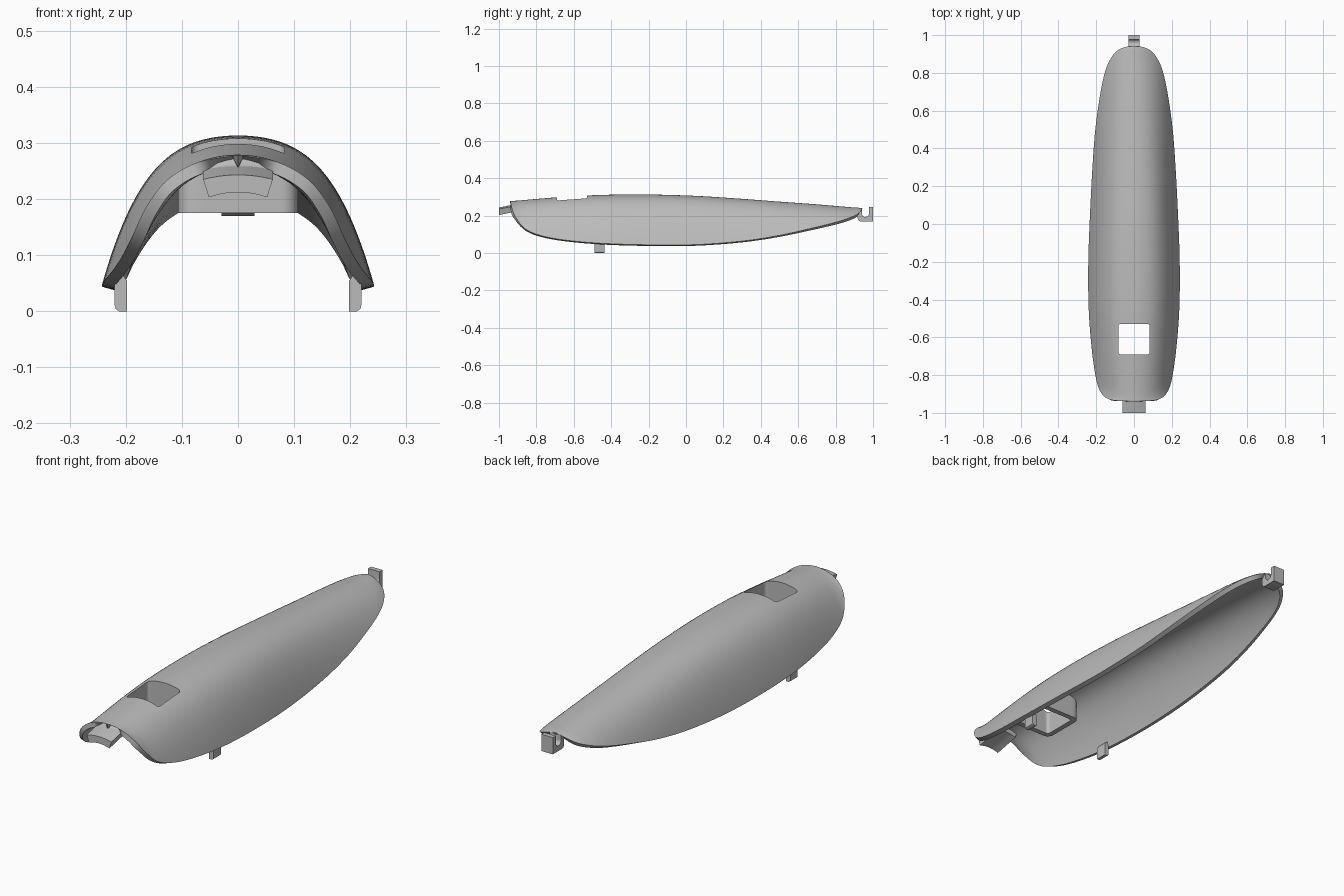
import bpy, bmesh, math
from mathutils import Vector
from mathutils.bvhtree import BVHTree

if "Cube" in bpy.data.objects:
    bpy.data.objects.remove(bpy.data.objects["Cube"])

GREY = (0.5, 0.5, 0.5, 1)
plastic = bpy.data.materials.new("grey_plastic")
plastic.use_nodes = True
plastic.diffuse_color = GREY
for node in plastic.node_tree.nodes:
    if node.type == 'BSDF_PRINCIPLED':
        node.inputs["Base Color"].default_value = GREY


def make(name, bm, recalc=True):
    bmesh.ops.remove_doubles(bm, verts=bm.verts, dist=0.0002)
    if recalc:
        bmesh.ops.recalc_face_normals(bm, faces=bm.faces)
    mesh = bpy.data.meshes.new(name)
    bm.to_mesh(mesh)
    bm.free()
    mesh.materials.append(plastic)
    obj = bpy.data.objects.new(name, mesh)
    bpy.context.collection.objects.link(obj)
    return obj


def loft(name, loops, ring=False):
    """Skin closed loops in order; ring joins last to first, otherwise cap both ends."""
    bm = bmesh.new()
    rows = [[bm.verts.new(p) for p in loop] for loop in loops]
    pairs = list(zip(rows, rows[1:])) + ([(rows[-1], rows[0])] if ring else [])
    n = len(rows[0])
    for a, b in pairs:
        for i in range(n):
            j = (i + 1) % n
            bm.faces.new((a[i], a[j], b[j], b[i]))
    if not ring:
        bm.faces.new(rows[0])
        bm.faces.new(rows[-1])
    return make(name, bm)


def rounded_rect(hx, hy, cy, r, steps=6):
    """Rounded rectangle in plan, with extra points along the sides."""
    corners = []
    for k, (sx, sy) in enumerate(((1, 1), (-1, 1), (-1, -1), (1, -1))):
        for i in range(steps + 1):
            a = (k + i / steps) * math.pi / 2
            corners.append(Vector((sx * (hx - r) + r * math.cos(a),
                                   cy + sy * (hy - r) + r * math.sin(a))))
    pts = []
    for i, p in enumerate(corners):
        q = corners[(i + 1) % len(corners)]
        cuts = 12 if i % (steps + 1) == steps else 1
        pts += [p.lerp(q, c / cuts) for c in range(cuts)]
    return pts


def shade(obj, angle=35):
    bpy.ops.object.select_all(action='DESELECT')
    obj.select_set(True)
    bpy.context.view_layer.objects.active = obj
    bpy.ops.object.shade_smooth_by_angle(angle=math.radians(angle))


# Shell stations along the length: y, half width, crest height, rim height
stations = [Vector(s) for s in (
    (-.94, 0, .278, .278), (-.937, .07, .278, .266), (-.93, .125, .279, .235),
    (-.908, .163, .28, .187), (-.86, .19, .284, .13), (-.78, .208, .291, .095),
    (-.65, .225, .301, .07), (-.45, .24, .311, .052), (-.2, .242, .313, .044),
    (.05, .233, .306, .045), (.3, .22, .29, .064), (.5, .205, .275, .095),
    (.68, .18, .262, .135), (.8, .155, .252, .165), (.87, .127, .246, .187),
    (.915, .092, .243, .207), (.936, .05, .241, .226), (.943, 0, .24, .24))]


def smooth_stations(sub=5):
    out = []
    last = len(stations) - 1
    for i in range(last):
        p0, p1 = stations[max(i - 1, 0)], stations[i]
        p2, p3 = stations[i + 1], stations[min(i + 2, last)]
        for k in range(sub):
            t = k / sub
            out.append(p1 + (p2 - p0) * (t / 2)
                       + (p0 * 2 - p1 * 5 + p2 * 4 - p3) * (t * t / 2)
                       + (p1 * 3 - p0 - p2 * 3 + p3) * (t ** 3 / 2))
    return out + [stations[-1]]


# Shell: arched skin, thickened inward
COLS = 48
bm = bmesh.new()
rows = []
for y, w, top, rim in smooth_stations():
    depth = max(top - rim, 0)
    quad = 1 - 0.62 * depth / 0.265
    row = []
    for c in range(COLS + 1):
        u = math.sin((c / COLS - 0.5) * math.pi)
        drop = depth * (quad * u * u + (1 - quad) * u ** 4)
        row.append(bm.verts.new((w * u, y, top - drop)))
    rows.append(row)
for a, b in zip(rows, rows[1:]):
    for c in range(COLS):
        bm.faces.new((a[c], a[c + 1], b[c + 1], b[c]))
bm.normal_update()
surface = BVHTree.FromBMesh(bm)
shell = make("shell", bm, recalc=False)
solid = shell.modifiers.new("thickness", 'SOLIDIFY')
solid.thickness = 0.022
solid.offset = -1

# Window through the shell
HOLE_Y = -0.61
hole = rounded_rect(.083, .081, HOLE_Y, .014)
cutter = loft("window_cutter", [[(p.x, p.y, z) for p in hole] for z in (.1, .5)])
cutter.hide_render = True
cut = shell.modifiers.new("window", 'BOOLEAN')
cut.operation = 'DIFFERENCE'
cut.solver = 'EXACT'
cut.object = cutter
bpy.context.view_layer.objects.active = shell
for name in ("thickness", "window"):
    bpy.ops.object.modifier_apply(modifier=name)
bpy.data.objects.remove(cutter)
shade(shell)


# Window sleeve: open tube hanging from the shell
def under_skin(p):
    hit = surface.ray_cast(Vector((p.x, p.y, 1)), Vector((0, 0, -1)))[0]
    return (p.x, p.y, hit.z - 0.008)


outer = rounded_rect(.107, .105, HOLE_Y, .03)
floor = 0.175
shade(loft("window_sleeve", [
    [(p.x, p.y, floor) for p in outer], [under_skin(p) for p in outer],
    [under_skin(p) for p in hole], [(p.x, p.y, floor) for p in hole]], ring=True))

# Front tab: curved tongue rising into the shell
span = [i / 6 - 1 for i in range(13)]
arc = [(.062 * s, .243 - .008 * s * s) for s in span]
arc += [(.052 * s, .212 - .009 * s * s) for s in reversed(span)]
shade(loft("front_tab", [[(x, y, z + lift) for x, z in arc]
                         for y, lift in ((-1, 0), (-.88, .026))]))

# Rear hook: J profile with a rounded throat
throat = [(.959 + .019 * math.cos(a), .212 - .019 * math.sin(a))
          for a in (math.pi * i / 10 for i in range(11))]
hook = [(.918, .234), (.918, .185), (.923, .174), (.932, .17), (1, .17),
        (1, .246), (.978, .246)] + throat + [(.94, .234)]
shade(loft("rear_hook", [[(x, y, z) for y, z in hook] for x in (-.029, .029)]))

# Side pegs: clips standing inside each rim
peg = [(.198, 0), (.212, 0), (.218, .004), (.22, .012), (.22, .068),
       (.215, .072), (.207, .068), (.198, .054)]
for side, label in ((1, "left"), (-1, "right")):
    shade(loft(label + "_peg", [[(side * x, y, z) for x, z in peg]
                                for y in (-.49, -.437)]))
